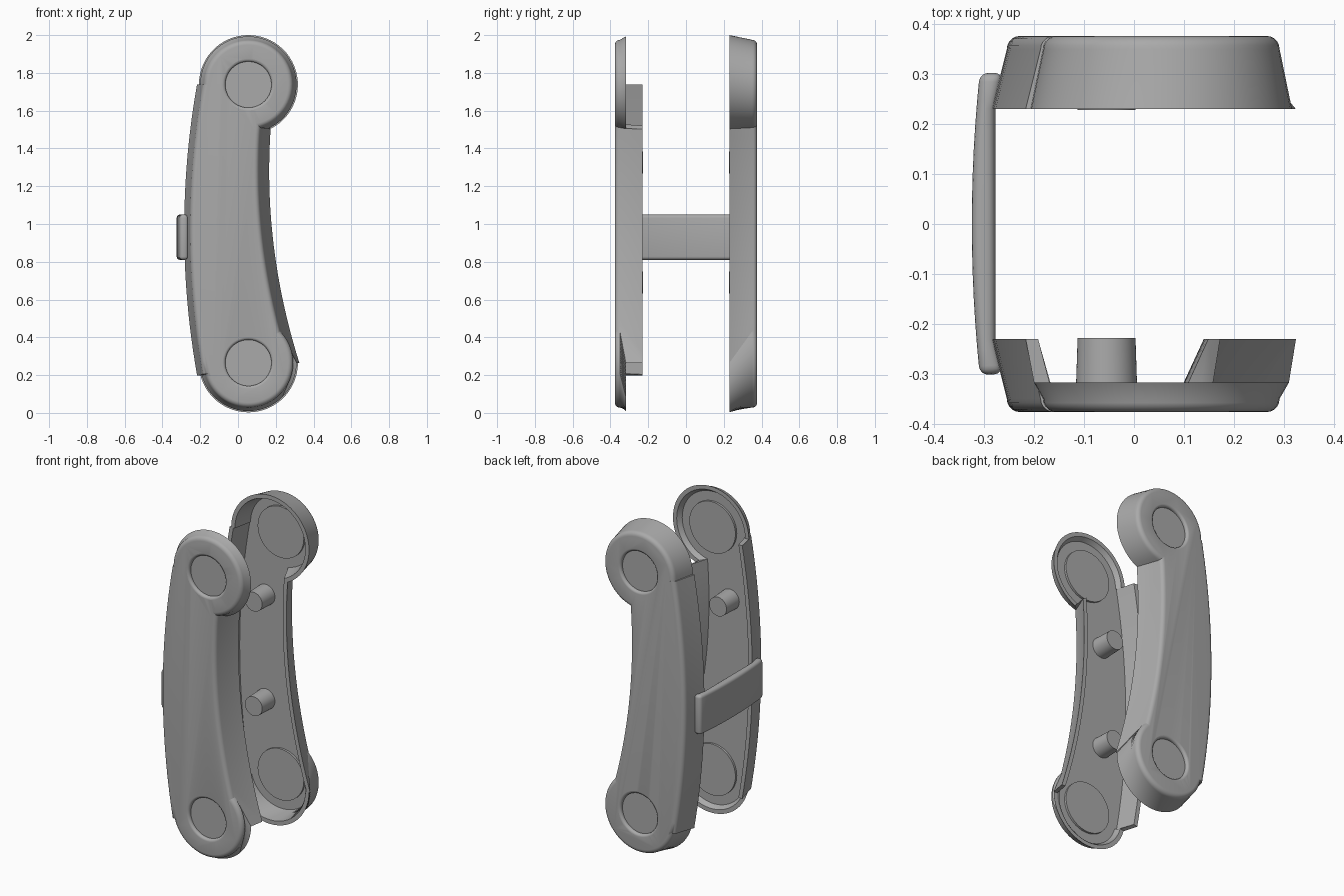
import bpy, bmesh
from math import radians, cos, sin, pi
from mathutils import Matrix

if "Cube" in bpy.data.objects:
    bpy.data.objects.remove(bpy.data.objects["Cube"])

grey = bpy.data.materials.new("plain grey")
grey.use_nodes = True
colour = (0.4, 0.4, 0.4, 1)
grey.diffuse_color = colour
grey.node_tree.nodes["Principled BSDF"].inputs["Base Color"].default_value = colour

HUB_X, TOP_Z, LOW_Z = 0.055, 1.738, 0.265
OPEN_Y, SHOULDER_Y, FACE_Y, FLOOR_Y, LOW_RIM_Y = 0.23, 0.35, 0.377, 0.345, 0.318
WALL = 0.025


def finish(name, bm, bevel=0):
    bmesh.ops.remove_doubles(bm, verts=bm.verts, dist=1e-5)
    bmesh.ops.recalc_face_normals(bm, faces=bm.faces)
    mesh = bpy.data.meshes.new(name)
    bm.to_mesh(mesh)
    bm.free()
    mesh.materials.append(grey)
    ob = bpy.data.objects.new(name, mesh)
    bpy.context.collection.objects.link(ob)
    if bevel:
        mod = ob.modifiers.new("rounded edges", "BEVEL")
        mod.width, mod.segments = bevel, 4
        apply(ob, mod)
    smooth(ob)
    return ob


def select(ob):
    bpy.ops.object.select_all(action="DESELECT")
    ob.select_set(True)
    bpy.context.view_layer.objects.active = ob


def apply(ob, mod):
    select(ob)
    bpy.ops.object.modifier_apply(modifier=mod.name)


def smooth(ob):
    select(ob)
    bpy.ops.object.shade_smooth_by_angle(angle=radians(32))


def outline(t, inset):
    """Curved link outline; t is the draft from open edge (0) to face (1)."""
    r = 0.262 - 0.025 * t - inset
    left = lambda z: -0.285 + 0.03 * t + inset + 0.115 * (z - 0.97) ** 2
    right = lambda z: 0.165 - 0.053 * t - inset + 0.155 * (z - 1.28) ** 2

    def meet(cz, sign):
        a = 0
        while HUB_X + r * cos(a) > right(cz + sign * r * sin(a)):
            a += 0.002
        return sign * a

    def arc(cz, a0, a1, n=40):
        angles = [a0 + (a1 - a0) * i / n for i in range(n + 1)]
        return [(HUB_X + r * cos(a), cz + r * sin(a), True) for a in angles]

    def side(curve, z0, z1, n=24):
        zs = [z0 + (z1 - z0) * i / n for i in range(n + 1)]
        return [(curve(z), z, False) for z in zs]

    top = arc(TOP_Z, pi, meet(TOP_Z, -1))
    low = arc(LOW_Z, meet(LOW_Z, 1), radians(-165))
    return (top + side(right, top[-1][1], low[0][1]) + low
            + side(left, low[-1][1], TOP_Z))


def lathe(name, sign, cx, cz, profile):
    """Turned solid about a y axis from (radius, y) pairs."""
    bm = bmesh.new()
    n = 64
    rings = [[bm.verts.new((cx + r * cos(2 * pi * i / n), sign * y,
                            cz + r * sin(2 * pi * i / n))) for i in range(n)]
             for r, y in profile]
    skin(bm, rings)
    return finish(name, bm)


def skin(bm, rings):
    for a, b in zip(rings, rings[1:]):
        for i in range(len(a)):
            j = (i + 1) % len(a)
            bm.faces.new((a[i], a[j], b[j], b[i]))
    bm.faces.new(rings[0])
    bm.faces.new(rings[-1])


def shell(name, sign, low_ends):
    bm = bmesh.new()

    def ring(t, inset, y):
        return [bm.verts.new((x, sign * y, z)) for x, z, _ in outline(t, inset)]

    def rim(inset):
        # The end caps may have a lower rim than the long sides
        t = (SHOULDER_Y - LOW_RIM_Y) / (SHOULDER_Y - OPEN_Y)
        pairs = zip(outline(0, inset), outline(t, inset))
        return [bm.verts.new((b[0], sign * LOW_RIM_Y, b[1]) if low_ends and a[2]
                             else (a[0], sign * OPEN_Y, a[1])) for a, b in pairs]

    # Rounded face edge, drafted outer wall, rim, inner wall and floor
    rings = []
    for i in range(6):
        a = pi / 2 * i / 5
        rings.append(ring(1, 0.027 * (1 - sin(a)),
                          SHOULDER_Y + (FACE_Y - SHOULDER_Y) * cos(a)))
    rings += [rim(0), rim(WALL), ring(1, WALL, FLOOR_Y)]
    skin(bm, rings)
    ob = finish(name, bm)

    # Round recesses with a soft lip at both hubs
    for cz in (TOP_Z, LOW_Z):
        cutter = lathe("recess_cutter", sign, HUB_X, cz,
                       [(0.122, 0.357), (0.122, 0.366), (0.125, 0.372),
                        (0.131, 0.376), (0.142, 0.378), (0.142, 0.4)])
        cutter.hide_render = True
        mod = ob.modifiers.new("recess", "BOOLEAN")
        mod.operation, mod.solver, mod.object = "DIFFERENCE", "EXACT", cutter
        apply(ob, mod)
        bpy.data.objects.remove(cutter)
    smooth(ob)


for side_name, sign in (("front", -1), ("back", 1)):
    shell(side_name + "_shell", sign, sign < 0)
    # Inner bosses behind the recesses, and connecting pegs
    for level, cz, peg_z in (("upper", TOP_Z, 1.325), ("lower", LOW_Z, 0.69)):
        lathe(f"{side_name}_{level}_boss", sign, HUB_X, cz,
              [(0.155, 0.349), (0.155, 0.332)])
        lathe(f"{side_name}_{level}_peg", sign, -0.055, peg_z,
              [(0.062, 0.35), (0.058, 0.228)])

# Bowed strap joining the two shells
bm = bmesh.new()
path = [(-0.262, -0.3), (-0.278, -0.23), (-0.278, 0.23), (-0.262, 0.303)]
for i in range(13):
    y = 0.303 - 0.606 * i / 12
    path.append((-0.325 + 0.016 * (y / 0.303) ** 2, y))
base = bm.faces.new([bm.verts.new((x, y, 0.81)) for x, y in path])
extruded = bmesh.ops.extrude_face_region(bm, geom=[base])
bmesh.ops.translate(bm, vec=(0, 0, 0.24), verts=[
    v for v in extruded["geom"] if isinstance(v, bmesh.types.BMVert)])
finish("side_strap", bm, bevel=0.018)
